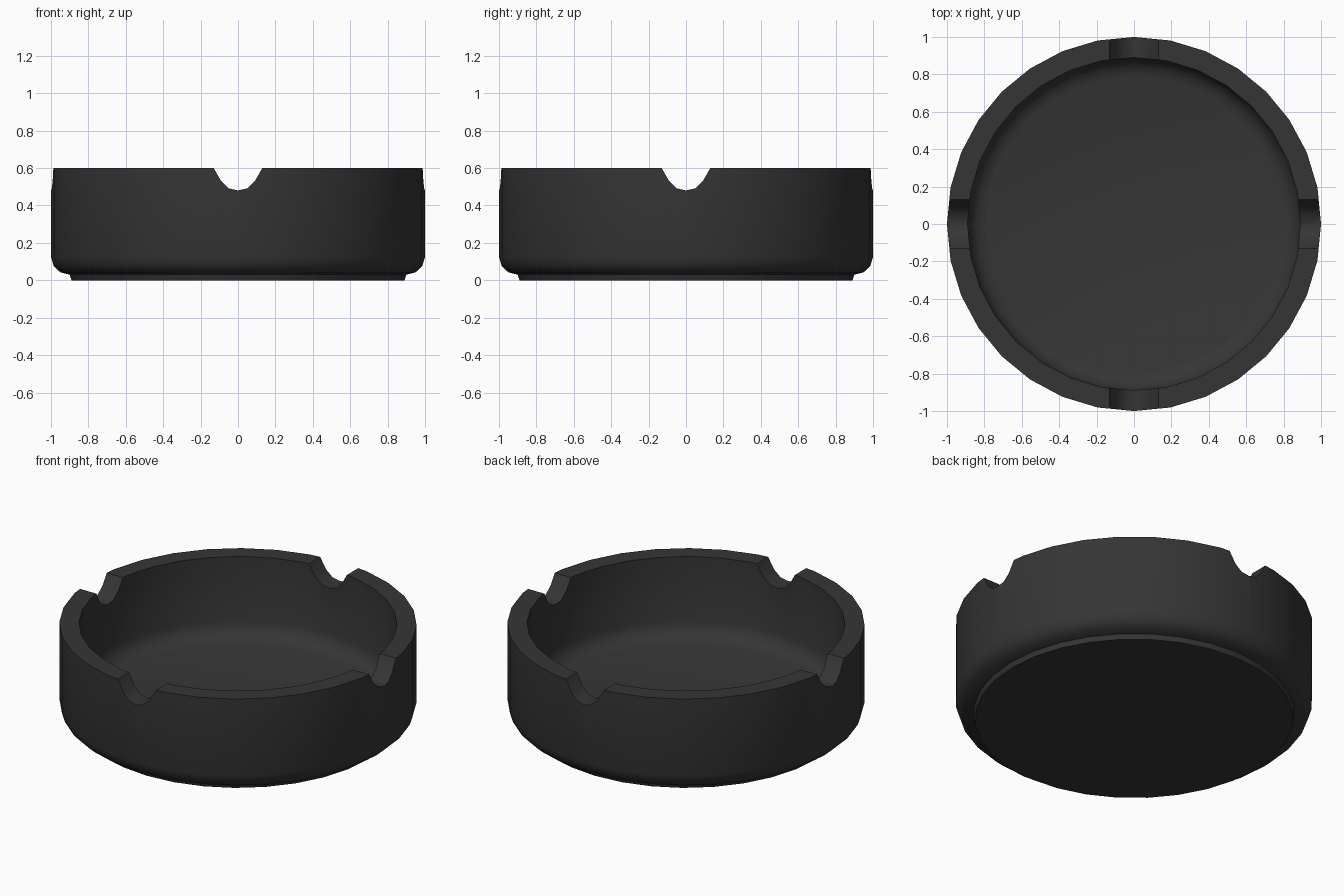
import bpy
import bmesh
import math
from mathutils import Matrix

cube = bpy.data.objects.get("Cube")
if cube:
    bpy.data.objects.remove(cube, do_unlink=True)

# Charcoal finish
charcoal = bpy.data.materials.new("charcoal")
charcoal.use_nodes = True
COLOUR = (0.036, 0.036, 0.036, 1)
charcoal.diffuse_color = COLOUR
charcoal.node_tree.nodes["Principled BSDF"].inputs["Base Color"].default_value = COLOUR


def make_object(name, bm):
    bmesh.ops.recalc_face_normals(bm, faces=bm.faces)
    mesh = bpy.data.meshes.new(name)
    bm.to_mesh(mesh)
    bm.free()
    mesh.materials.append(charcoal)
    obj = bpy.data.objects.new(name, mesh)
    bpy.context.collection.objects.link(obj)
    return obj


def lathe(name, profile, steps):
    bm = bmesh.new()
    verts = [bm.verts.new((r, 0, z)) for r, z in profile]
    edges = [bm.edges.new(pair) for pair in zip(verts, verts[1:])]
    bmesh.ops.spin(bm, geom=verts + edges, cent=(0, 0, 0), axis=(0, 0, 1),
                   angle=math.tau, steps=steps, use_duplicate=False)
    bmesh.ops.remove_doubles(bm, verts=bm.verts, dist=0.0005)
    return make_object(name, bm)


def notch_cutter(name, angle):
    half = [(0.13, 0.8), (0.13, 0.6), (0.09, 0.53), (0.05, 0.492)]
    outline = half + [(0, 0.48)] + [(-x, z) for x, z in reversed(half)]
    bm = bmesh.new()
    face = bm.faces.new([bm.verts.new((x, -1.2, z)) for x, z in outline])
    ext = bmesh.ops.extrude_face_region(bm, geom=[face])
    moved = [v for v in ext["geom"] if isinstance(v, bmesh.types.BMVert)]
    bmesh.ops.translate(bm, verts=moved, vec=(0, 2.4, 0))
    bm.transform(Matrix.Rotation(angle, 4, "Z"))
    obj = make_object(name, bm)
    obj.hide_render = True
    return obj


# Bowl: foot, rounded outer wall, flat rim, rounded inside and floor
bowl = lathe("ashtray_bowl", [
    (0, 0), (0.89, 0), (0.9, 0.03),
    (0.95, 0.043), (0.985, 0.075), (1, 0.125),
    (1, 0.6), (0.89, 0.6),
    (0.89, 0.2), (0.875, 0.155), (0.84, 0.12), (0.79, 0.105),
    (0, 0.105)], 32)
bpy.context.view_layer.objects.active = bowl
bowl.select_set(True)

# Four rests cut across the rim by two crossing channels
for i in range(2):
    cutter = notch_cutter(f"rest_cutter_{i + 1}", i * math.pi / 2)
    cut = bowl.modifiers.new("rest_cut", "BOOLEAN")
    cut.operation = "DIFFERENCE"
    cut.solver = "EXACT"
    cut.object = cutter
    bpy.ops.object.modifier_apply(modifier=cut.name)
    bpy.data.objects.remove(cutter, do_unlink=True)

bpy.ops.object.shade_smooth_by_angle(angle=math.radians(35))
